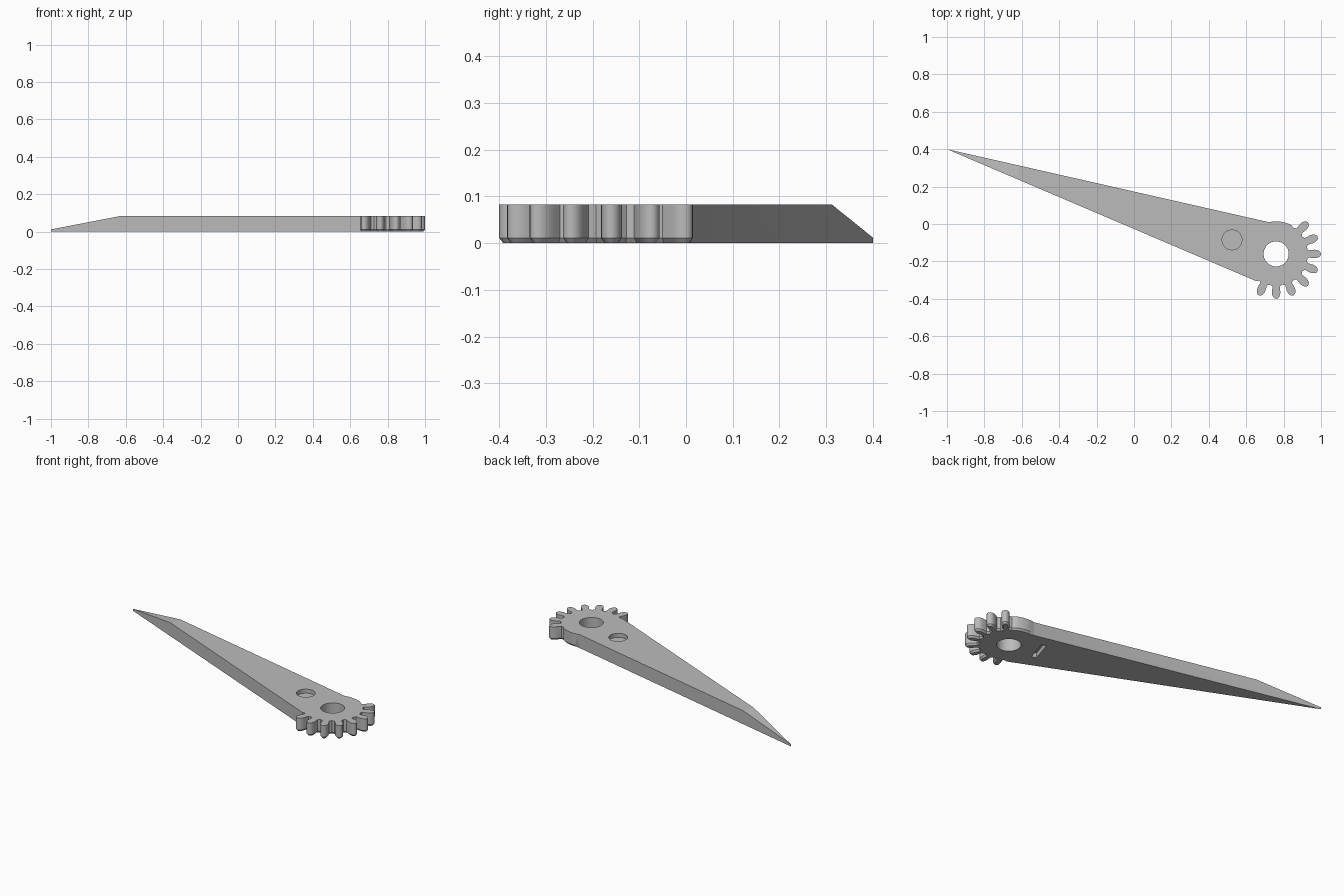
import bpy, bmesh
from math import sin, cos, pi, radians, atan2
from mathutils import Vector

if "Cube" in bpy.data.objects:
    bpy.data.objects.remove(bpy.data.objects["Cube"])

HUB = Vector((0.76, -0.16))
TIP = Vector((-1.0, 0.4))
TOP = 0.083
CHAMFER = 0.011
ROOT = 0.167
STEP = radians(22.5)
AXIS = atan2(HUB.y - TIP.y, HUB.x - TIP.x)

grey = bpy.data.materials.new("plain grey")
grey.use_nodes = True
grey.diffuse_color = (0.5, 0.5, 0.5, 1)
grey.node_tree.nodes["Principled BSDF"].inputs["Base Color"].default_value = grey.diffuse_color


def polar(radius, angle):
    return HUB + radius * Vector((cos(angle), sin(angle)))


def tooth(angle):
    """Outline of one rounded tooth, counter-clockwise."""
    half = [(0.174, 0.019), (0.19, 0.021), (0.205, 0.0225), (0.219, 0.021),
            (0.231, 0.016), (0.238, 0.008)]
    side = [(r, -w) for r, w in half] + [(0.24, 0)] + [(r, w) for r, w in reversed(half)]
    out, across = Vector((cos(angle), sin(angle))), Vector((-sin(angle), cos(angle)))
    return [HUB + out * r + across * w for r, w in side]


# Gear outline: eight teeth with valleys, then the plain hub arc
gear = [polar(ROOT, radians(-122))]
for i in range(-5, 3):
    gear += tooth(i * STEP)
    gear.append(polar(ROOT, (i + 0.5) * STEP))
gear += [polar(0.174, radians(a)) for a in range(62, 104, 5)]
blade = [Vector((0.72, 0.01)), TIP, Vector((0.655, -0.306))]
outline = gear + blade
count = len(outline)


def inset(i):
    """Bottom chamfer, on the gear part only."""
    if not 0 < i < len(gear) - 1:
        return outline[i]
    d = (outline[i + 1] - outline[i - 1]).normalized()
    return outline[i] + Vector((-d.y, d.x)) * CHAMFER * 0.8


# Body: three stacked rings
bm = bmesh.new()
levels = [(0, [inset(i) for i in range(count)]), (CHAMFER, outline), (TOP, outline)]
rings = [[bm.verts.new((p.x, p.y, z)) for p in pts] for z, pts in levels]
for low, high in zip(rings, rings[1:]):
    for i in range(count):
        j = (i + 1) % count
        bm.faces.new((low[i], low[j], high[j], high[i]))
bm.faces.new(rings[0][::-1])
bm.faces.new(rings[-1])

# Sloped end of the blade
upper, lower = Vector((-0.612, 0.312, TOP)), Vector((-0.632, 0.245, TOP))
end = Vector((TIP.x, TIP.y, CHAMFER + 0.001))
normal = (end - upper).cross(lower - upper).normalized()
if normal.z < 0:
    normal.negate()
bmesh.ops.bisect_plane(bm, geom=bm.verts[:] + bm.edges[:] + bm.faces[:], dist=1e-6,
                       plane_co=upper, plane_no=normal, clear_outer=True)
bmesh.ops.holes_fill(bm, edges=[e for e in bm.edges if e.is_boundary], sides=0)
bmesh.ops.recalc_face_normals(bm, faces=bm.faces[:])
mesh = bpy.data.meshes.new("geared_blade")
bm.to_mesh(mesh)
bm.free()
body = bpy.data.objects.new("geared_blade", mesh)
bpy.context.collection.objects.link(body)
mesh.materials.append(grey)


def cut(cutter):
    cutter.data.materials.append(grey)
    cutter.hide_render = True
    mod = body.modifiers.new("cut", 'BOOLEAN')
    mod.operation, mod.solver, mod.object = 'DIFFERENCE', 'EXACT', cutter
    bpy.ops.object.select_all(action='DESELECT')
    body.select_set(True)
    bpy.context.view_layer.objects.active = body
    bpy.ops.object.modifier_apply(modifier=mod.name)
    bpy.data.objects.remove(cutter)


def round_cut(x, y, radius, bottom):
    bpy.ops.mesh.primitive_cylinder_add(vertices=48, radius=radius, depth=0.3,
                                        location=(x, y, bottom + 0.15))
    cut(bpy.context.object)


# Axle hole and shallow round pocket
round_cut(HUB.x, HUB.y, 0.067, -0.1)
round_cut(0.524, -0.085, 0.053, TOP - 0.025)

# Narrow slot on the underside, across the blade
bpy.ops.mesh.primitive_cube_add(size=1, location=(0.59, -0.106, 0), rotation=(0, 0, AXIS))
slot = bpy.context.object
slot.scale = (0.03, 0.14, 0.06)
bpy.context.view_layer.update()
cut(slot)

# Smooth tooth walls, flat top and bottom
bpy.ops.object.shade_smooth_by_angle(angle=radians(35))
for face in body.data.polygons:
    if abs(face.normal.z) > 0.9:
        face.use_smooth = False
